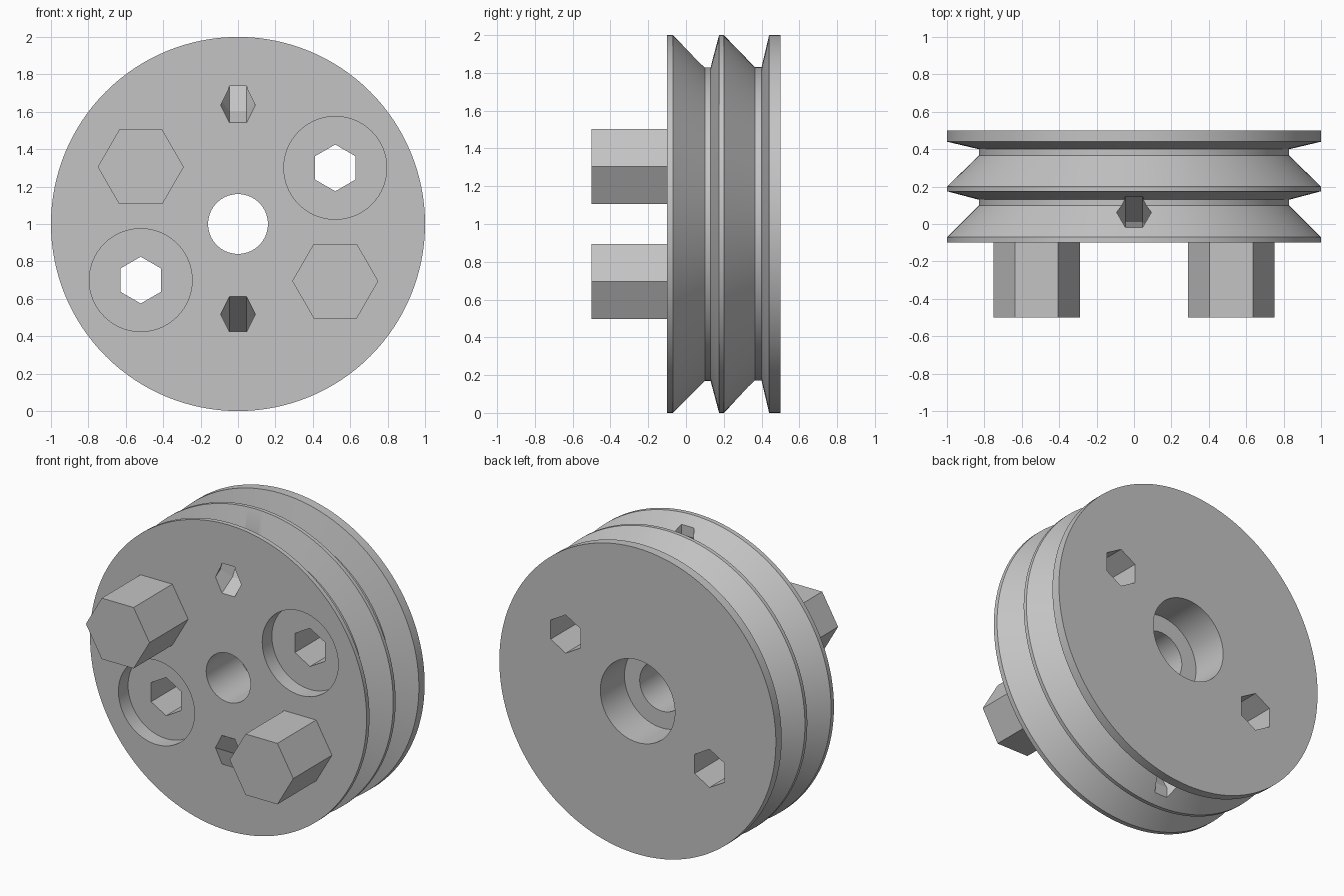
import bpy, bmesh, math
from mathutils import Vector

cube = bpy.data.objects.get("Cube")
if cube:
    bpy.data.objects.remove(cube, do_unlink=True)

grey = bpy.data.materials.new("plain grey")
grey.use_nodes = True
colour = (0.55, 0.55, 0.55, 1)
grey.diffuse_color = colour
grey.node_tree.nodes["Principled BSDF"].inputs["Base Color"].default_value = colour

CENTRE_Z = 1.0
HEX_PHASE = math.pi / 6


def sweep(name, stations, sides, cx=0.0, phase=0.0, flip=1):
    """Mitred solid along (y, height above axle, radius) stations."""
    bm = bmesh.new()
    pts = [Vector(s[:2]) for s in stations]
    rings = []
    for i, (p, station) in enumerate(zip(pts, stations)):
        before = (p - pts[i - 1]).normalized() if i else (pts[1] - p).normalized()
        after = (pts[i + 1] - p).normalized() if i < len(pts) - 1 else before
        tangent = (before + after).normalized()
        stretch = 1 / tangent.dot(before)
        ring = []
        for k in range(sides):
            a = phase + math.tau * k / sides
            across = station[2] * math.sin(a) * stretch
            y = p.x - tangent.y * across
            z = p.y + tangent.x * across
            ring.append(bm.verts.new((cx + station[2] * math.cos(a), y, CENTRE_Z + flip * z)))
        rings.append(ring)
    for a, b in zip(rings, rings[1:]):
        for k in range(sides):
            n = (k + 1) % sides
            bm.faces.new((a[k], a[n], b[n], b[k]))
    bm.faces.new(rings[0])
    bm.faces.new(rings[-1])
    bmesh.ops.recalc_face_normals(bm, faces=bm.faces)
    mesh = bpy.data.meshes.new(name)
    bm.to_mesh(mesh)
    bm.free()
    mesh.materials.append(grey)
    obj = bpy.data.objects.new(name, mesh)
    bpy.context.collection.objects.link(obj)
    return obj


def straight(name, x, z, radius, y0, y1, sides, phase=0.0):
    return sweep(name, [(y0, z, radius), (y1, z, radius)], sides, x, phase)


# Double-grooved wheel
rim = [(-0.1, 1), (-0.07, 1), (0.1, 0.83), (0.13, 0.83), (0.175, 1), (0.2, 1),
       (0.365, 0.83), (0.4, 0.83), (0.44, 1), (0.5, 1)]
wheel = sweep("grooved_wheel", [(y, 0, r) for y, r in rim], 128)

# Axle bore and wider rear pocket
cutters = [straight("axle_bore", 0, 0, 0.16, -0.3, 0.7, 64),
           straight("rear_pocket", 0, 0, 0.27, 0.25, 0.7, 64)]

# Round sockets with hexagonal through holes
for side in (1, -1):
    x, z = 0.52 * side, 0.3 * side
    cutters.append(straight("round_socket", x, z, 0.275, -0.3, 0.0, 64))
    cutters.append(straight("hex_hole", x, z, 0.125, -0.2, 0.7, 6, HEX_PHASE))

# Bent hexagonal cord tunnels, one from the front face to each groove
bend = [(-0.482, 0.414), (-0.049, 0.664), (0.063, 0.862), (0.063, 1.1)]
for shift, flip in ((0, 1), (0.265, -1)):
    path = [(y + shift, z, 0.093) for y, z in bend]
    cutters.append(sweep("cord_tunnel", path, 6, flip=flip))

for cutter in cutters:
    cutter.hide_render = True
    mod = wheel.modifiers.new("cut", 'BOOLEAN')
    mod.operation = 'DIFFERENCE'
    mod.solver = 'EXACT'
    mod.object = cutter

# Bake the cuts, then discard the cutters
bpy.context.view_layer.update()
evaluated = wheel.evaluated_get(bpy.context.evaluated_depsgraph_get())
cut_mesh = bpy.data.meshes.new_from_object(evaluated)
wheel.modifiers.clear()
wheel.data = cut_mesh
for cutter in cutters:
    bpy.data.objects.remove(cutter, do_unlink=True)

# Hexagonal pegs on the front
for side, name in ((1, "left_peg"), (-1, "right_peg")):
    straight(name, 0.52 * side, -0.305 * side, 0.23, -0.5, -0.1, 6)

# Smooth round walls with crisp edges
bpy.ops.object.select_all(action='DESELECT')
wheel.select_set(True)
bpy.context.view_layer.objects.active = wheel
bpy.ops.object.shade_smooth_by_angle(angle=math.radians(15))
